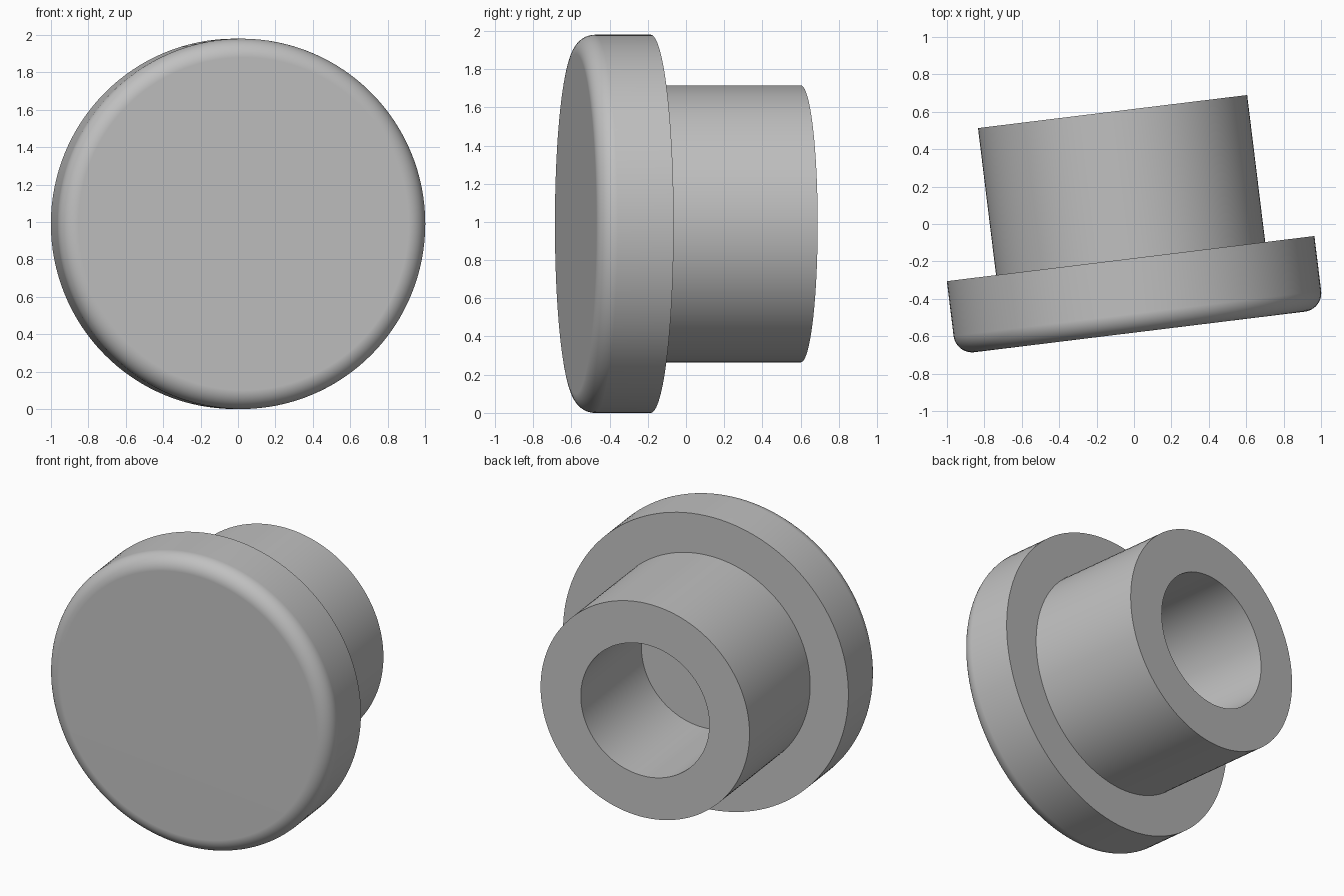
import bpy, bmesh
from math import sin, cos, pi, radians, tau
from mathutils import Vector

cube = bpy.data.objects.get("Cube")
if cube:
    bpy.data.objects.remove(cube, do_unlink=True)

# Main dimensions; the turning axis is local y, zero at the back of the flange
FLANGE_R, FLANGE_T, FILLET = 0.99, 0.395, 0.1
TUBE_R, BORE_R, TUBE_L = 0.725, 0.446, 0.792

# Plain grey material
grey = bpy.data.materials.new("plain grey")
grey.use_nodes = True
colour = (0.53, 0.53, 0.53, 1)
grey.diffuse_color = colour
grey.node_tree.nodes["Principled BSDF"].inputs["Base Color"].default_value = colour

# Half section as (radius, depth): front face, rounded rim, flange, tube, blind bore
profile = [(0, -FLANGE_T)]
steps = 12
for i in range(steps + 1):
    a = pi / 2 * i / steps
    profile.append((FLANGE_R - FILLET + FILLET * sin(a),
                    -FLANGE_T + FILLET - FILLET * cos(a)))
profile += [(FLANGE_R, 0), (TUBE_R, 0), (TUBE_R, TUBE_L),
            (BORE_R, TUBE_L), (BORE_R, 0), (0, 0)]

# Turn the section around the axis
bm = bmesh.new()
verts = [bm.verts.new((r, y, 0)) for r, y in profile]
edges = [bm.edges.new(pair) for pair in zip(verts, verts[1:])]
bmesh.ops.spin(bm, geom=verts + edges, cent=(0, 0, 0), axis=(0, 1, 0),
               angle=tau, steps=128, use_duplicate=False)
bmesh.ops.remove_doubles(bm, verts=bm.verts, dist=0.0005)
bmesh.ops.recalc_face_normals(bm, faces=bm.faces)
mesh = bpy.data.meshes.new("flanged_plug")
bm.to_mesh(mesh)
bm.free()
mesh.materials.append(grey)

# Place the plug, turned slightly about the vertical
plug = bpy.data.objects.new("flanged_plug", mesh)
bpy.context.collection.objects.link(plug)
plug.location = Vector((-0.018, -0.185, FLANGE_R))
plug.rotation_euler.z = radians(7)

# Smooth round surfaces, crisp corners, flat end faces
bpy.ops.object.select_all(action="DESELECT")
plug.select_set(True)
bpy.context.view_layer.objects.active = plug
bpy.ops.object.shade_smooth_by_angle(angle=radians(30))
weighted = plug.modifiers.new("clean_normals", "WEIGHTED_NORMAL")
weighted.keep_sharp = True
